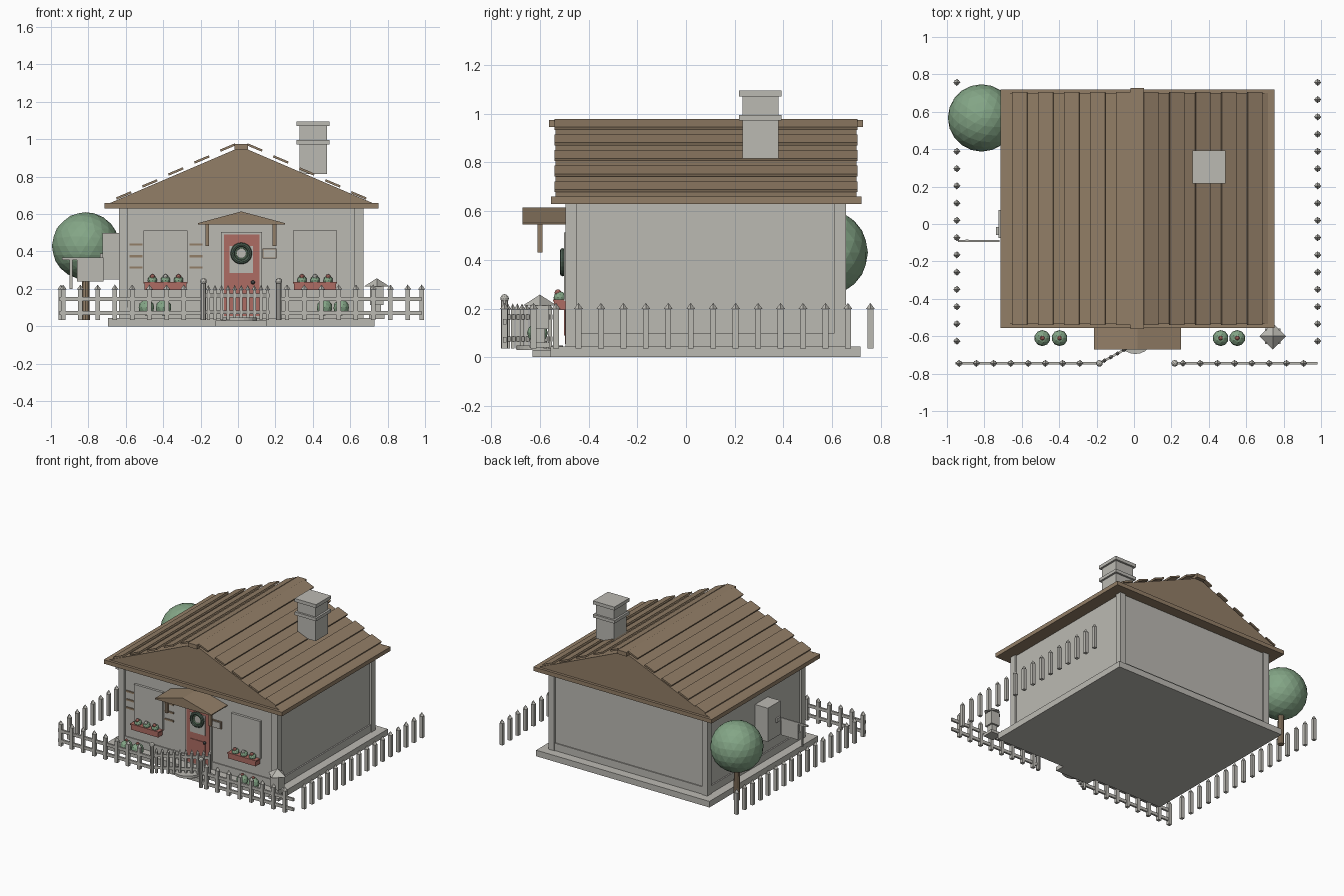
import bpy, bmesh, math
from mathutils import Matrix, Vector

cube = bpy.data.objects.get("Cube")
if cube:
    bpy.data.objects.remove(cube, do_unlink=True)


def material(name, rgb):
    m = bpy.data.materials.new(name)
    m.use_nodes = True
    m.diffuse_color = (*rgb, 1)
    m.node_tree.nodes["Principled BSDF"].inputs["Base Color"].default_value = (*rgb, 1)
    return m


STONE = material("pale stone", (0.5, 0.49, 0.45))
WOOD = material("brown wood", (0.29, 0.21, 0.135))
LEAF = material("leaf green", (0.23, 0.38, 0.24))
RED = material("faded red", (0.42, 0.15, 0.125))
DARK = material("dark green", (0.07, 0.11, 0.08))
METAL = material("dark metal", (0.09, 0.09, 0.09))


def finish(name, bm, mat, smooth=False):
    bmesh.ops.recalc_face_normals(bm, faces=bm.faces)
    mesh = bpy.data.meshes.new(name)
    bm.to_mesh(mesh)
    bm.free()
    mesh.materials.append(mat)
    for p in mesh.polygons:
        p.use_smooth = smooth
    ob = bpy.data.objects.new(name, mesh)
    bpy.context.collection.objects.link(ob)
    return ob


def box(name, x, y, z, mat):
    """Box from (min, max) ranges."""
    bm = bmesh.new()
    mid = Vector([sum(r) / 2 for r in (x, y, z)])
    size = [r[1] - r[0] for r in (x, y, z)]
    bmesh.ops.create_cube(bm, size=1, matrix=Matrix.Translation(mid) @ Matrix.Diagonal((*size, 1)))
    return finish(name, bm, mat)


def ball(name, at, r, mat, sub=2):
    bm = bmesh.new()
    bmesh.ops.create_icosphere(bm, subdivisions=sub, radius=r, matrix=Matrix.Translation(at))
    return finish(name, bm, mat)


def cone(name, at, r1, r2, h, mat, sides=4, turn=0):
    """Cone or cylinder standing on the point at."""
    bm = bmesh.new()
    place = Matrix.Translation(Vector(at) + Vector((0, 0, h / 2))) @ Matrix.Rotation(turn, 4, "Z")
    bmesh.ops.create_cone(bm, cap_ends=True, segments=sides, radius1=r1, radius2=r2, depth=h, matrix=place)
    return finish(name, bm, mat)


def prism(name, profile, y0, y1, mat):
    """Extrude an x-z profile along y."""
    bm = bmesh.new()
    face = bm.faces.new([bm.verts.new((x, y0, z)) for x, z in profile])
    out = bmesh.ops.extrude_face_region(bm, geom=[face])["geom"]
    bmesh.ops.translate(bm, verts=[v for v in out if isinstance(v, bmesh.types.BMVert)], vec=(0, y1 - y0, 0))
    return finish(name, bm, mat)


def ring(name, at, major, minor, mat):
    bpy.ops.mesh.primitive_torus_add(location=at, rotation=(math.pi / 2, 0, 0), major_radius=major,
                                     minor_radius=minor, major_segments=20, minor_segments=8)
    bpy.context.object.name = name
    bpy.context.object.data.materials.append(mat)


CX = 0.0175  # middle of the house

# Foundation, steps and walls
box("foundation", (-0.695, 0.73), (-0.557, 0.717), (0, 0.045), STONE)
box("front_step", (-0.12, 0.155), (-0.63, -0.55), (0, 0.03), STONE)
cone("round_doorstep", (CX - 0.01, -0.6, 0.03), 0.095, 0.095, 0.018, STONE, 24)
box("walls", (-0.62, 0.655), (-0.482, 0.642), (0.045, 0.632), STONE)
box("baseboard", (-0.63, 0.665), (-0.489, 0.65), (0.045, 0.1), STONE)
for x in (-0.635, 0.624):
    for y in (-0.495, 0.61):
        box("corner_post", (x, x + 0.046), (y, y + 0.046), (0.045, 0.632), STONE)

# Main roof
box("eave_slab", (-0.715, 0.75), (-0.555, 0.72), (0.63, 0.66), WOOD)
prism("roof_gable", [(CX - 0.7, 0.66), (CX + 0.7, 0.66), (CX, 0.96)], -0.535, 0.7, WOOD)
box("ridge_cap", (CX - 0.037, CX + 0.037), (-0.562, 0.727), (0.945, 0.975), WOOD)
for side in (-1, 1):
    for i in range(5):
        plank = box("roof_plank", (-0.043, 0.043), (-0.539, 0.705), (-0.006, 0.006), WOOD)
        plank.location = (CX + side * (0.628 - 0.139 * i), 0, 0.7 + 0.064 * i)
        plank.rotation_euler = (0, side * math.atan(0.42), 0)

# Chimney
for name, r, z in (("chimney_stack", 0.074, (0.815, 1.07)), ("chimney_collar", 0.088, (0.972, 0.995)),
                   ("chimney_cap", 0.088, (1.07, 1.095))):
    box(name, (0.402 - r, 0.402 + r), (0.305 - r, 0.305 + r), z, STONE)

# Porch canopy and brackets
prism("porch_roof", [(-0.213, 0.545), (0.25, 0.545), (0.25, 0.552), (CX, 0.614), (-0.213, 0.552)],
      -0.672, -0.48, WOOD)
for x in (-0.165, 0.195):
    box("porch_bracket", (x - 0.01, x + 0.01), (-0.61, -0.59), (0.43, 0.546), WOOD)

# Front door
box("door_frame", (-0.09, 0.128), (-0.492, -0.48), (0.045, 0.505), STONE)
box("door", (-0.075, 0.115), (-0.497, -0.48), (0.055, 0.49), RED)
box("door_window", (-0.045, 0.08), (-0.5, -0.49), (0.285, 0.43), STONE)
box("door_panel", (-0.045, 0.08), (-0.501, -0.49), (0.09, 0.235), RED)
ring("door_wreath", (CX, -0.506, 0.39), 0.046, 0.012, DARK)
ring("wreath_inner_ring", (CX, -0.503, 0.39), 0.031, 0.005, LEAF)
ball("door_knob", (0.08, -0.508, 0.235), 0.011, METAL)
box("notice_frame", (0.13, 0.207), (-0.492, -0.48), (0.363, 0.417), WOOD)
box("notice_plate", (0.136, 0.201), (-0.497, -0.48), (0.369, 0.411), STONE)

# Front windows, flower boxes and bushes
for x in (-0.388, 0.412):
    box("window_panel", (x - 0.118, x + 0.118), (-0.5, -0.48), (0.23, 0.512), STONE)
    box("flower_box", (x - 0.112, x + 0.112), (-0.543, -0.49), (0.193, 0.23), RED)
    box("flower_box_rim", (x - 0.118, x + 0.118), (-0.547, -0.488), (0.228, 0.237), RED)
    for i in (-1, 0, 1):
        at = Vector((x + i * 0.07, -0.518, 0.245))
        ball("box_plant", at, 0.026, LEAF)
        ball("box_flower", at + Vector((0, -0.008, 0.02)), 0.014, RED if i else STONE)
for x in (-0.49, -0.398, 0.463, 0.552):
    ball("bush", (x, -0.61, 0.1), 0.043, LEAF)
    ball("bush_flower", (x, -0.61, 0.141), 0.012, RED)
for x in (-0.545, -0.225):
    for z in (0.315, 0.375, 0.437):
        box("shutter_slat", (x - 0.035, x + 0.035), (-0.489, -0.48), (z - 0.006, z + 0.006), WOOD)

# Side wall hatch and hanging board
box("side_hatch", (-0.725, -0.62), (-0.075, 0.075), (0.25, 0.5), STONE)
box("hatch_handle", (-0.737, -0.72), (-0.06, -0.015), (0.36, 0.39), STONE)
box("hanging_board", (-0.86, -0.72), (-0.095, -0.085), (0.24, 0.355), STONE)
box("board_rail", (-0.94, -0.72), (-0.095, -0.085), (0.355, 0.368), STONE)
box("board_post", (-0.9, -0.885), (-0.096, -0.084), (0.2, 0.36), STONE)

# Tree
cone("tree_trunk", (-0.815, 0.567, 0.035), 0.024, 0.02, 0.27, WOOD, 10)
ball("tree_crown", (-0.815, 0.567, 0.43), 0.18, LEAF, 3)


# Fence
def picket(x, y, top=0.197, w=0.012):
    box("fence_picket", (x - w, x + w), (y - w, y + w), (0.035, top), STONE)
    cone("picket_cap", (x, y, top), w * 1.6, 0, 0.026, STONE)


STEP = 0.0922
for i in range(16):
    for x in (-0.947, 0.982):
        picket(x, 0.757 - i * STEP)
for i in range(8):
    picket(-0.935 + i * STEP, -0.745)
    picket(0.262 + i * STEP, -0.745)
for ends in ((-0.955, -0.185), (0.218, 0.98)):
    for z in (0.072, 0.145):
        box("fence_rail", ends, (-0.752, -0.738), (z - 0.011, z + 0.011), STONE)
for x in (-0.185, 0.218):
    cone("gate_post", (x, -0.745, 0.035), 0.015, 0.015, 0.195, STONE, 10)
    ball("gate_post_ball", (x, -0.745, 0.241), 0.018, STONE)

# Half-open gate
SWING = math.radians(28.5)
for z in (0.075, 0.165):
    rail = box("gate_rail", (0, 0.4), (-0.006, 0.006), (z - 0.01, z + 0.01), STONE)
    rail.location = (-0.185, -0.745, 0)
    rail.rotation_euler = (0, 0, SWING)
for i in range(10):
    d = 0.03 + i * 0.04
    picket(-0.185 + d * math.cos(SWING), -0.745 + d * math.sin(SWING), 0.195, 0.008)

# Garden lantern
LX, LY = 0.742, -0.6
for name, r, z in (("lantern_foot", 0.042, (0.04, 0.06)), ("lantern_stem", 0.022, (0.06, 0.12)),
                   ("lantern_body", 0.035, (0.115, 0.215))):
    box(name, (LX - r, LX + r), (LY - r, LY + r), z, STONE)
cone("lantern_roof", (LX, LY, 0.212), 0.07, 0, 0.045, STONE)
